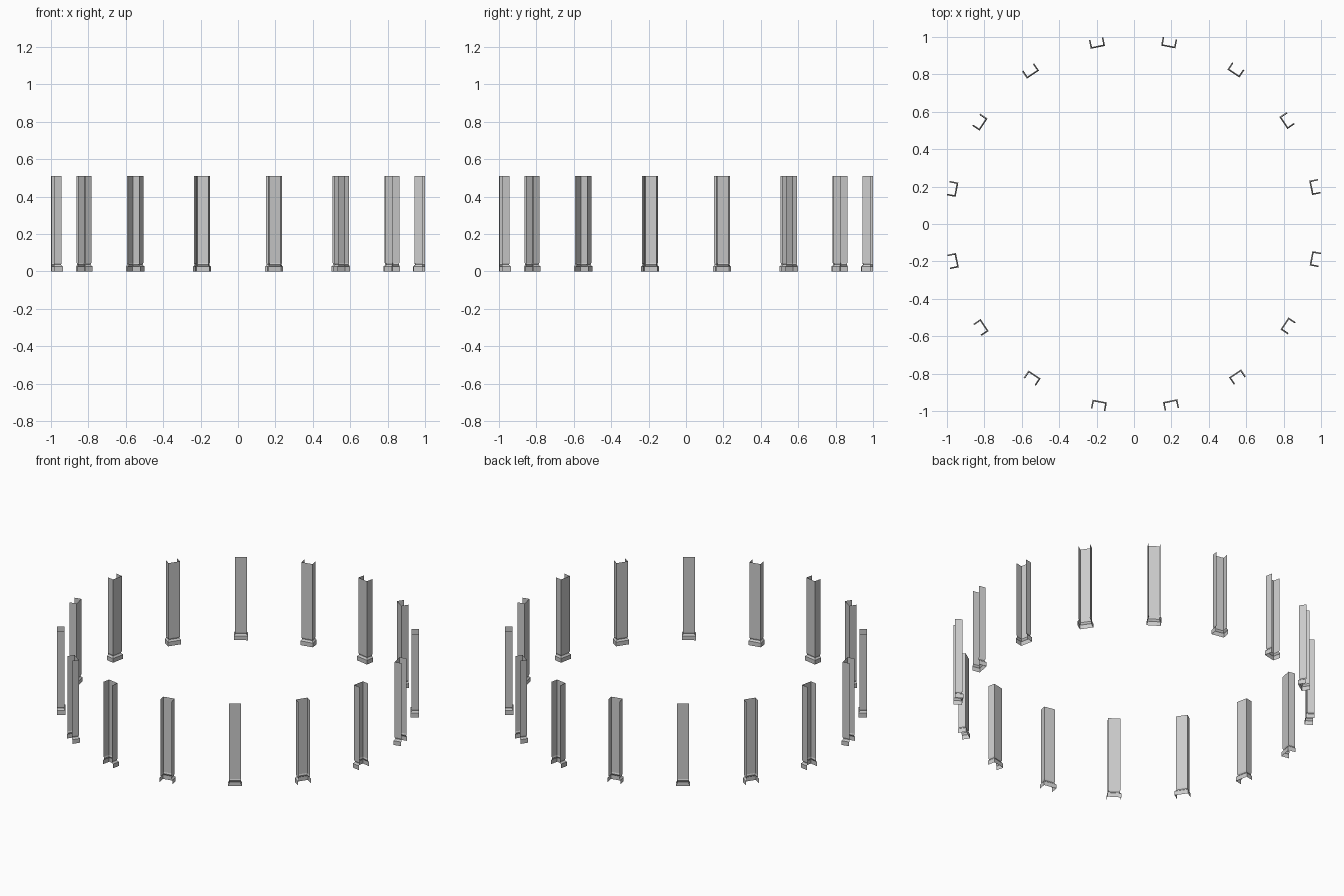
import bpy, bmesh, math
from mathutils import Matrix

if "Cube" in bpy.data.objects:
    bpy.data.objects.remove(bpy.data.objects["Cube"])

COUNT = 16
WEB_R, LEG_R, HALF_W = 0.969, 1.011, 0.034

# (outward offset, height): plinth, neck, shaft
PROFILE = [(0.005, 0.0), (0.005, 0.026), (0.0, 0.031), (-0.003, 0.037),
           (0.0, 0.046), (0.0, 0.51)]


def pilaster_mesh():
    """Three-sided channel, open towards the outside of the ring."""
    bm = bmesh.new()
    rows = []
    for o, z in PROFILE:
        w, r = HALF_W + o, WEB_R - o
        rows.append([bm.verts.new(p) for p in
                     ((LEG_R, -w, z), (r, -w, z), (r, w, z), (LEG_R, w, z))])
    for a, b in zip(rows, rows[1:]):
        for i in range(3):
            bm.faces.new((a[i + 1], a[i], b[i], b[i + 1]))
    bmesh.ops.recalc_face_normals(bm, faces=bm.faces)
    # the visible face of the web looks at the ring centre
    if sum(f.normal.x for f in bm.faces) > 0:
        bmesh.ops.reverse_faces(bm, faces=bm.faces)
    me = bpy.data.meshes.new("pilaster")
    bm.to_mesh(me)
    bm.free()
    return me


# Ring of pilasters
mesh = pilaster_mesh()
for i in range(COUNT):
    ob = bpy.data.objects.new(f"pilaster_{i + 1:02d}", mesh)
    bpy.context.collection.objects.link(ob)
    ob.matrix_world = Matrix.Rotation(math.radians(11.55 + i * 360 / COUNT), 4, 'Z')
